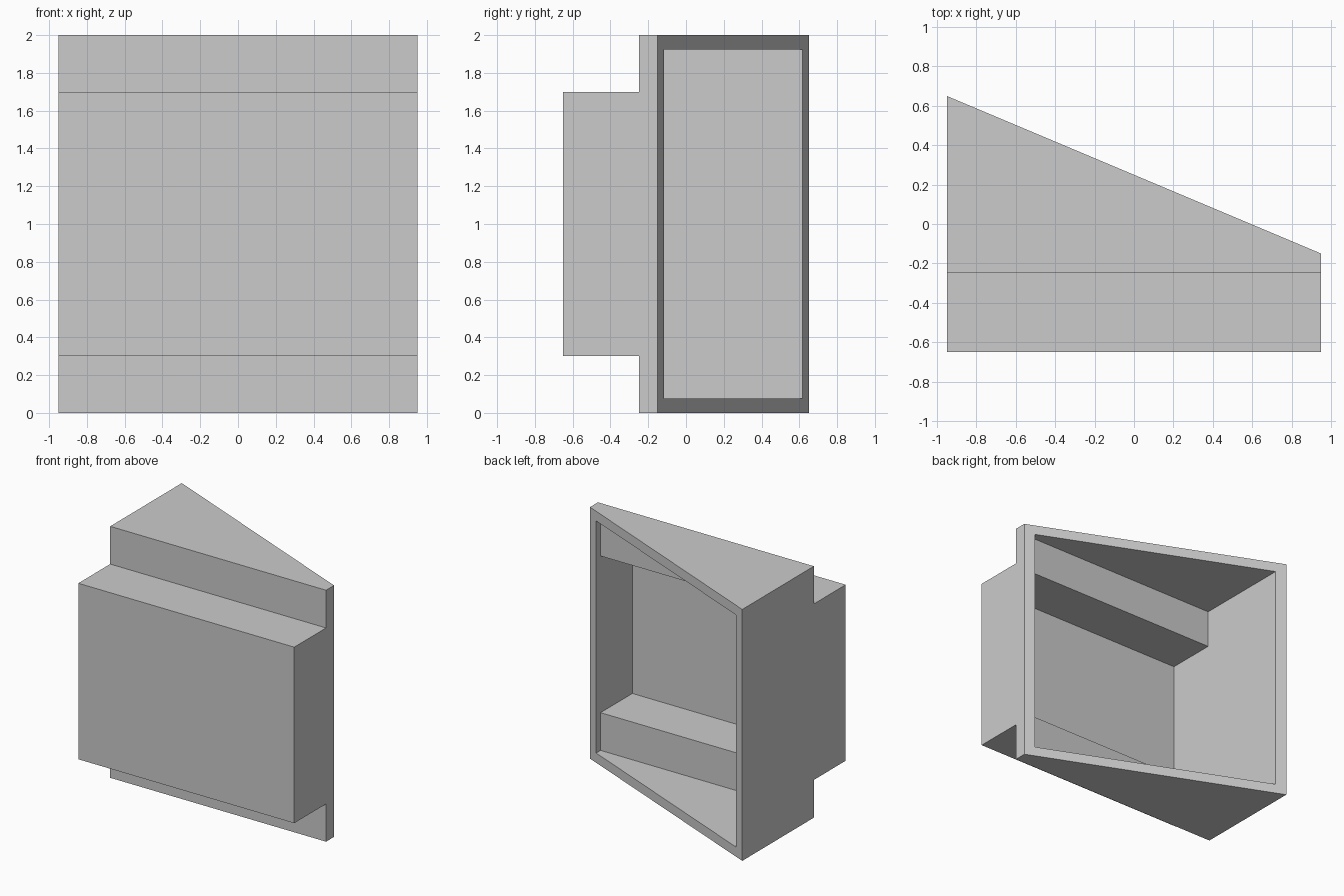
import bpy
import bmesh

cube = bpy.data.objects.get("Cube")
if cube:
    bpy.data.objects.remove(cube, do_unlink=True)

grey = bpy.data.materials.new("light grey")
grey.use_nodes = True
color = (0.6, 0.6, 0.6, 1)
grey.diffuse_color = color
grey.node_tree.nodes["Principled BSDF"].inputs["Base Color"].default_value = color

HALF_W, FRONT, STEP, HEIGHT, LEDGE = 0.95, -0.65, -0.25, 2.0, 0.3
WALL = 0.077


def back_y(x):
    """Depth of the slanted open back."""
    return 0.25 - x * 0.4 / HALF_W


def stepped_skin(bm, inset):
    """Stepped skin with both end walls, open at the slanted back."""
    ends = []
    for x in (-HALF_W + inset, HALF_W - inset):
        half = [(back_y(x), inset), (STEP + inset, inset),
                (STEP + inset, LEDGE + inset), (FRONT + inset, LEDGE + inset)]
        profile = half + [(y, HEIGHT - z) for y, z in reversed(half)]
        ends.append([bm.verts.new((x, y, z)) for y, z in profile])
    a, b = ends
    for i in range(len(a) - 1):
        bm.faces.new((a[i], a[i + 1], b[i + 1], b[i]))
    bm.faces.new(a)
    bm.faces.new(b)
    return [a[0], b[0], b[-1], a[-1]]


# Hollow casing: outer skin, inner skin and the rim that joins them
bm = bmesh.new()
outer = stepped_skin(bm, 0)
inner = stepped_skin(bm, WALL)
for i in range(4):
    j = (i + 1) % 4
    bm.faces.new((outer[i], outer[j], inner[j], inner[i]))
bmesh.ops.recalc_face_normals(bm, faces=bm.faces)

mesh = bpy.data.meshes.new("stepped_casing")
bm.to_mesh(mesh)
bm.free()
mesh.materials.append(grey)
casing = bpy.data.objects.new("stepped_casing", mesh)
bpy.context.collection.objects.link(casing)
